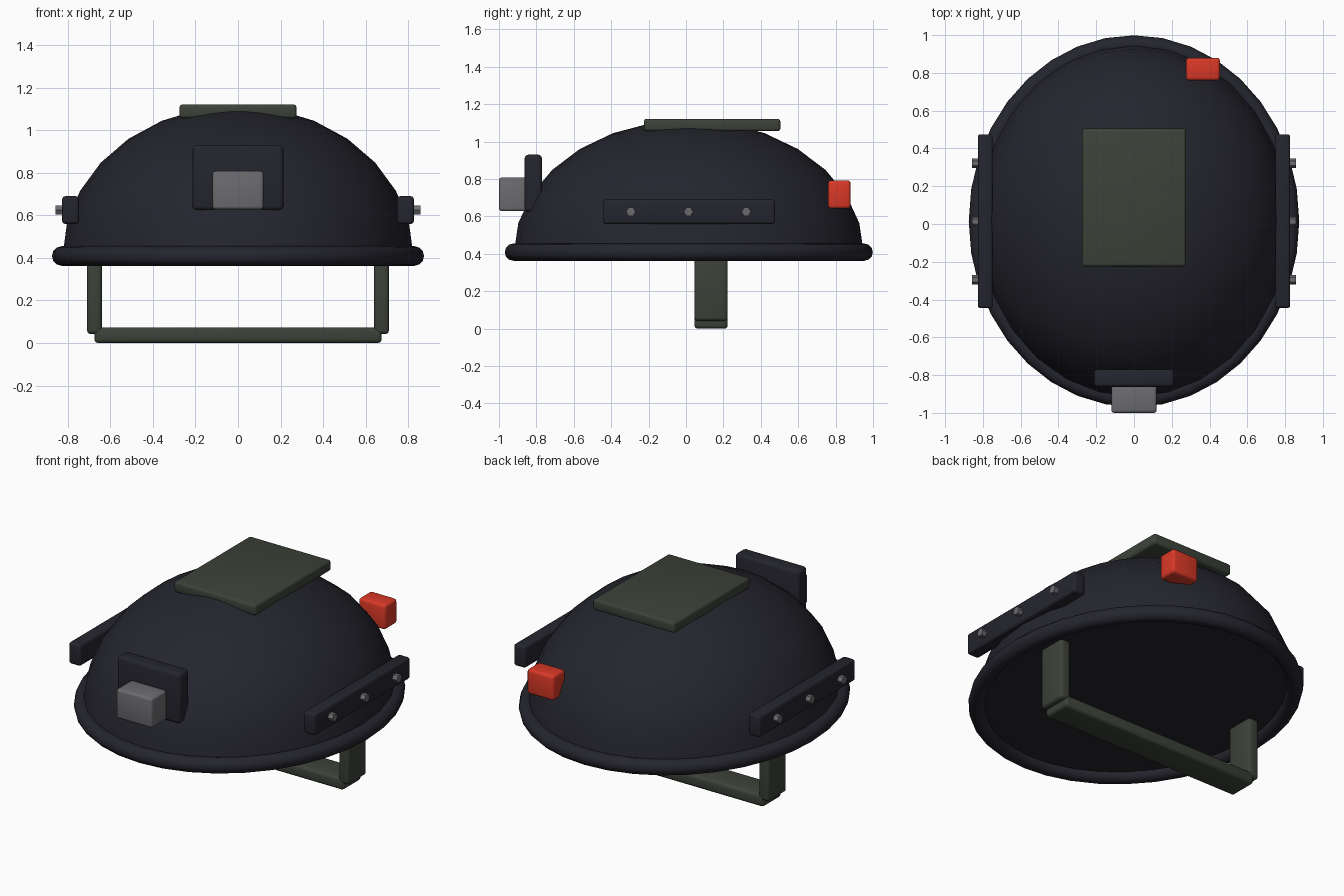
import bpy, bmesh, math
from mathutils import Matrix

if "Cube" in bpy.data.objects:
    bpy.data.objects.remove(bpy.data.objects["Cube"])


def material(name, rgb):
    m = bpy.data.materials.new(name)
    m.diffuse_color = (*rgb, 1)
    m.use_nodes = True
    m.node_tree.nodes["Principled BSDF"].inputs["Base Color"].default_value = m.diffuse_color
    return m


NAVY = material("dark navy", (0.018, 0.018, 0.027))
GREEN = material("olive green", (0.045, 0.054, 0.040))
GREY = material("metal grey", (0.150, 0.147, 0.158))
RED = material("signal red", (0.70, 0.040, 0.020))
CY = 0.015  # shell centre along y


def finish(name, bm, mat, angle=40):
    bmesh.ops.recalc_face_normals(bm, faces=bm.faces)
    me = bpy.data.meshes.new(name)
    bm.to_mesh(me)
    bm.free()
    me.materials.append(mat)
    ob = bpy.data.objects.new(name, me)
    bpy.context.collection.objects.link(ob)
    bpy.ops.object.select_all(action='DESELECT')
    ob.select_set(True)
    bpy.context.view_layer.objects.active = ob
    bpy.ops.object.shade_smooth_by_angle(angle=math.radians(angle))
    return ob


def box(name, x, y, z, mat, bevel=0.015):
    """Rounded box from (min, max) ranges."""
    bm = bmesh.new()
    bmesh.ops.create_cube(bm, size=1)
    for v in bm.verts:
        v.co = [r[0] if c < 0 else r[1] for c, r in zip(v.co, (x, y, z))]
    bmesh.ops.bevel(bm, geom=bm.edges[:], offset=bevel, segments=3,
                    profile=0.5, affect='EDGES')
    return finish(name, bm, mat)


# Dome shell: upper half of an ellipsoid, closed underneath
bm = bmesh.new()
bmesh.ops.create_uvsphere(bm, u_segments=28, v_segments=14, radius=1)
bmesh.ops.bisect_plane(bm, geom=bm.verts[:] + bm.edges[:] + bm.faces[:],
                       plane_co=(0, 0, 0), plane_no=(0, 0, 1), clear_inner=True)
bmesh.ops.holes_fill(bm, edges=[e for e in bm.edges if e.is_boundary], sides=0)
bmesh.ops.transform(bm, verts=bm.verts,
                    matrix=Matrix.Translation((0, CY, 0.407)) @ Matrix.Diagonal((0.825, 0.935, 0.708, 1)))
finish("dome_shell", bm, NAVY)

# Rounded rim around the shell opening
bm = bmesh.new()
N, M, R = 36, 12, 0.046
rings = []
for i in range(N):
    a = 2 * math.pi * i / N
    ring = []
    for j in range(M):
        b = 2 * math.pi * j / M
        d = R * math.cos(b)
        ring.append(bm.verts.new(((0.829 + d) * math.cos(a),
                                  CY + (0.938 + d) * math.sin(a),
                                  0.409 + R * math.sin(b))))
    rings.append(ring)
for i in range(N):
    p, q = rings[i], rings[(i + 1) % N]
    for j in range(M):
        k = (j + 1) % M
        bm.faces.new((p[j], q[j], q[k], p[k]))
finish("rim", bm, NAVY, 60)

# Top pad, front mount with lamp, rear marker
box("top_pad", (-0.275, 0.275), (-0.225, 0.505), (1.056, 1.122), GREEN)
box("front_mount", (-0.213, 0.213), (-0.863, -0.77), (0.625, 0.93), NAVY, 0.02)
box("front_lamp", (-0.12, 0.12), (-1.0, -0.84), (0.628, 0.808), GREY)
box("rear_marker", (0.275, 0.455), (0.76, 0.88), (0.642, 0.793), RED, 0.017)

# Side rails with hexagonal bolts, and chin strap uprights
for s, side in ((-1, "left"), (1, "right")):
    box(side + "_rail", sorted((s * 0.748, s * 0.827)), (-0.445, 0.475),
        (0.56, 0.69), NAVY, 0.014)
    for n, y in enumerate((-0.295, 0.013, 0.322), 1):
        bm = bmesh.new()
        bmesh.ops.create_cone(bm, cap_ends=True, segments=6, radius1=0.025,
                              radius2=0.025, depth=0.06)
        bmesh.ops.transform(bm, verts=bm.verts,
                            matrix=Matrix.Translation((s * 0.828, y, 0.625))
                            @ Matrix.Rotation(math.pi / 2, 4, 'Y'))
        finish(f"{side}_bolt_{n}", bm, GREY, 30)
    box(side + "_strap", sorted((s * 0.64, s * 0.71)), (0.045, 0.223),
        (0.042, 0.46), GREEN, 0.018)

# Chin bar joining the straps
box("chin_bar", (-0.675, 0.675), (0.045, 0.223), (0.0, 0.073), GREEN, 0.018)
